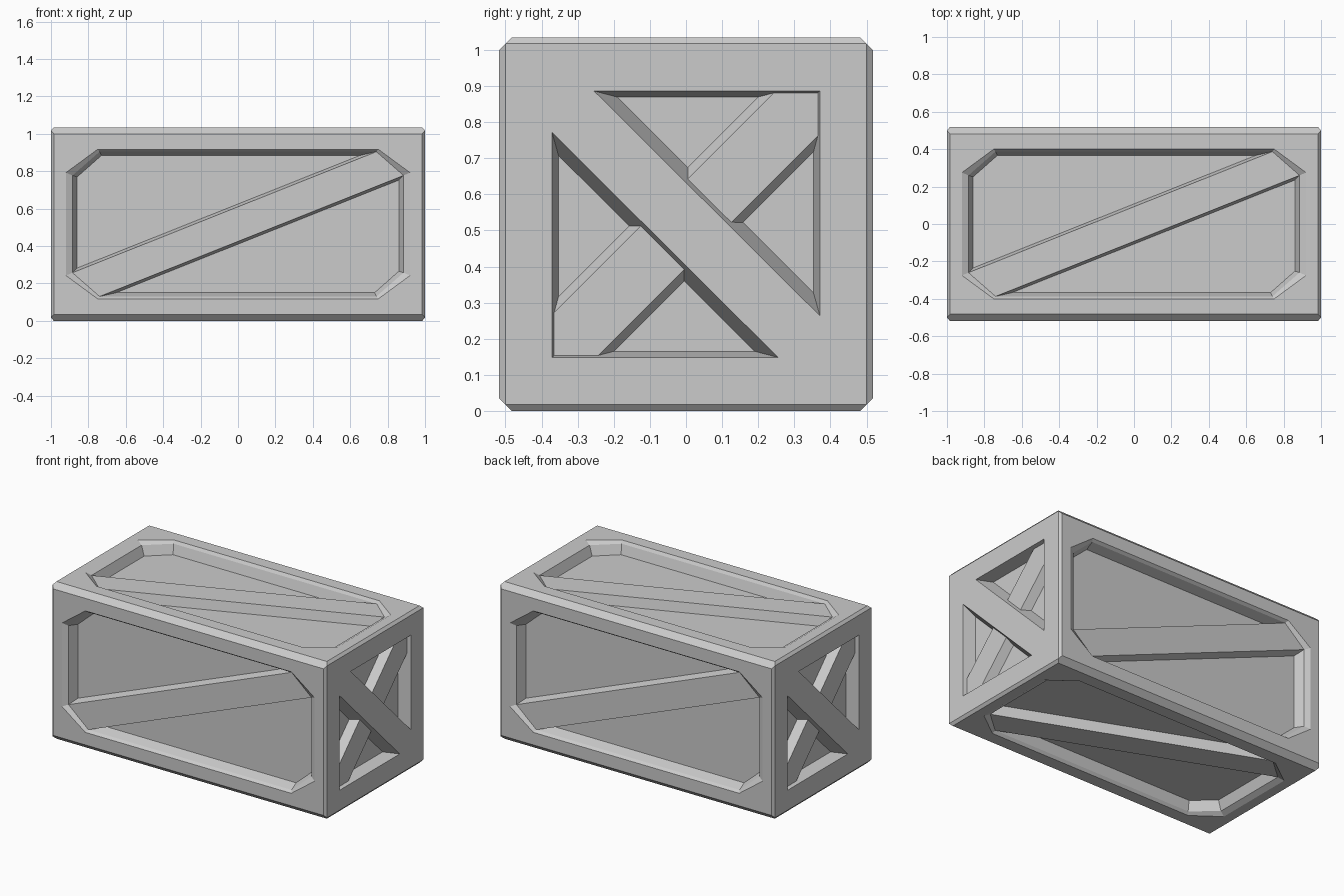
import bpy, bmesh, math
from mathutils import Vector, Matrix

if "Cube" in bpy.data.objects:
    bpy.data.objects.remove(bpy.data.objects["Cube"])

H = 0.5175          # half height / half depth
L = 1.0             # half length
CX, PZ, EZ = 0.985, 0.4825, 0.5   # panel half length, panel half height, end half size
LIP, DEEP, BAR = 0.018, 0.08, 0.025
LIFT = Vector((0, 0, H))


def finish(bm, name):
    bmesh.ops.remove_doubles(bm, verts=bm.verts, dist=0.0005)
    bmesh.ops.recalc_face_normals(bm, faces=bm.faces)
    me = bpy.data.meshes.new(name)
    bm.to_mesh(me)
    bm.free()
    ob = bpy.data.objects.new(name, me)
    bpy.context.collection.objects.link(ob)
    return ob


def face(bm, pts):
    bm.faces.new([bm.verts.new(p) for p in pts])


def ring(bm, a, b):
    # quads joining two closed loops of equal length
    n = len(a)
    for i in range(n):
        j = (i + 1) % n
        face(bm, [a[i], a[j], b[j], b[i]])


def octagon(x1, z1, x2, z2):
    return [(x1, -z1), (x1, z1), (x2, z2), (-x2, z2),
            (-x1, z1), (-x1, -z1), (-x2, -z2), (x2, -z2)]


def neg(pts):
    return [(-a, -b) for a, b in pts]


def long_panel(bm, k):
    # framed panel with shallow lip, diagonal strip and two pockets
    rot = Matrix.Rotation(-math.pi / 2 * k, 3, 'X')

    def P(pts, d):
        return [rot @ Vector((x, -H + d, z)) + LIFT for x, z in pts]

    rect = P([(CX, -PZ), (CX, PZ), (-CX, PZ), (-CX, -PZ)], 0)
    outer = P(octagon(0.92, 0.275, 0.75, 0.40), 0)
    for i in range(4):
        a, b = outer[2 * i], outer[2 * i + 1]
        face(bm, [rect[i], rect[(i + 1) % 4], b, a])
        face(bm, [rect[(i + 1) % 4], outer[(2 * i + 2) % 8], b])
    mid = octagon(0.885, 0.26, 0.74, 0.387)
    ring(bm, outer, P(mid, LIP))
    face(bm, P([mid[1], mid[2], mid[5], mid[6]], LIP))      # strip
    rim = [mid[5], mid[4], mid[3], mid[2]]
    floor = [(-0.86, -0.235), (-0.86, 0.252), (-0.73, 0.367), (0.652, 0.367)]
    for r, f in ((rim, floor), (neg(rim), neg(floor))):
        ring(bm, P(r, LIP), P(f, DEEP))
        face(bm, P(f, DEEP))
    # long edge chamfer and the two end chamfers with corner facets
    nxt = Matrix.Rotation(-math.pi / 2, 3, 'X')
    c = [rot @ Vector((s * CX, -H, PZ)) for s in (1, -1)]
    n = [rot @ (nxt @ Vector((s * CX, -H, -PZ))) for s in (1, -1)]
    face(bm, [v + LIFT for v in (c[0], c[1], n[1], n[0])])
    for i, s in enumerate((1, -1)):
        tip = rot @ Vector((s * L, -EZ, EZ))
        low = rot @ Vector((s * L, -EZ, -EZ))
        base = rot @ Vector((s * CX, -H, -PZ))
        face(bm, [v + LIFT for v in (c[i], n[i], tip)])
        face(bm, [v + LIFT for v in (c[i], tip, low, base)])


def end_map(k):
    rot = Matrix.Rotation(math.pi * k, 3, 'Z')
    return lambda pts, d: [rot @ Vector((L - d, y, z)) + LIFT for y, z in pts]


def end_panel(bm, k):
    # square end with two triangular pockets beside a flush diagonal
    P = end_map(k)
    TL, TR, BR, BL = (-EZ, EZ), (EZ, EZ), (EZ, -EZ), (-EZ, -EZ)
    tri = [(-0.255, 0.369), (0.371, 0.369), (0.371, -0.254)]
    floor = [(-0.19, 0.352), (0.353, 0.352), (0.353, -0.19)]
    p, q, r = tri
    p2, q2, r2 = neg(tri)
    for f in ([TL, TR, q, p], [TR, BR, r, q], [BR, BL, q2, p2],
              [BL, TL, r2, q2], [TL, p, r, BR, p2, r2]):
        face(bm, P(f, 0))
    for t, f in ((tri, floor), (neg(tri), neg(floor))):
        ring(bm, P(t, 0), P(f, DEEP))
        face(bm, P(f, DEEP))


# Main crate body
bm = bmesh.new()
for k in range(4):
    long_panel(bm, k)
for k in range(2):
    end_panel(bm, k)
finish(bm, "crate_body")

# Recessed cross braces inside the end pockets
for k, name in enumerate(("right_cross_brace", "left_cross_brace")):
    P = end_map(k)

    def outline(w, s=0.376):
        h = w / 2
        return [(s - h, s + h), (s + h, s - h), (-s + h, -s - h), (-s - h, -s + h)]

    bm = bmesh.new()
    top, bot = P(outline(0.12), BAR), P(outline(0.155), DEEP + 0.004)
    ring(bm, top, bot)
    face(bm, top)
    face(bm, bot)
    finish(bm, name)
